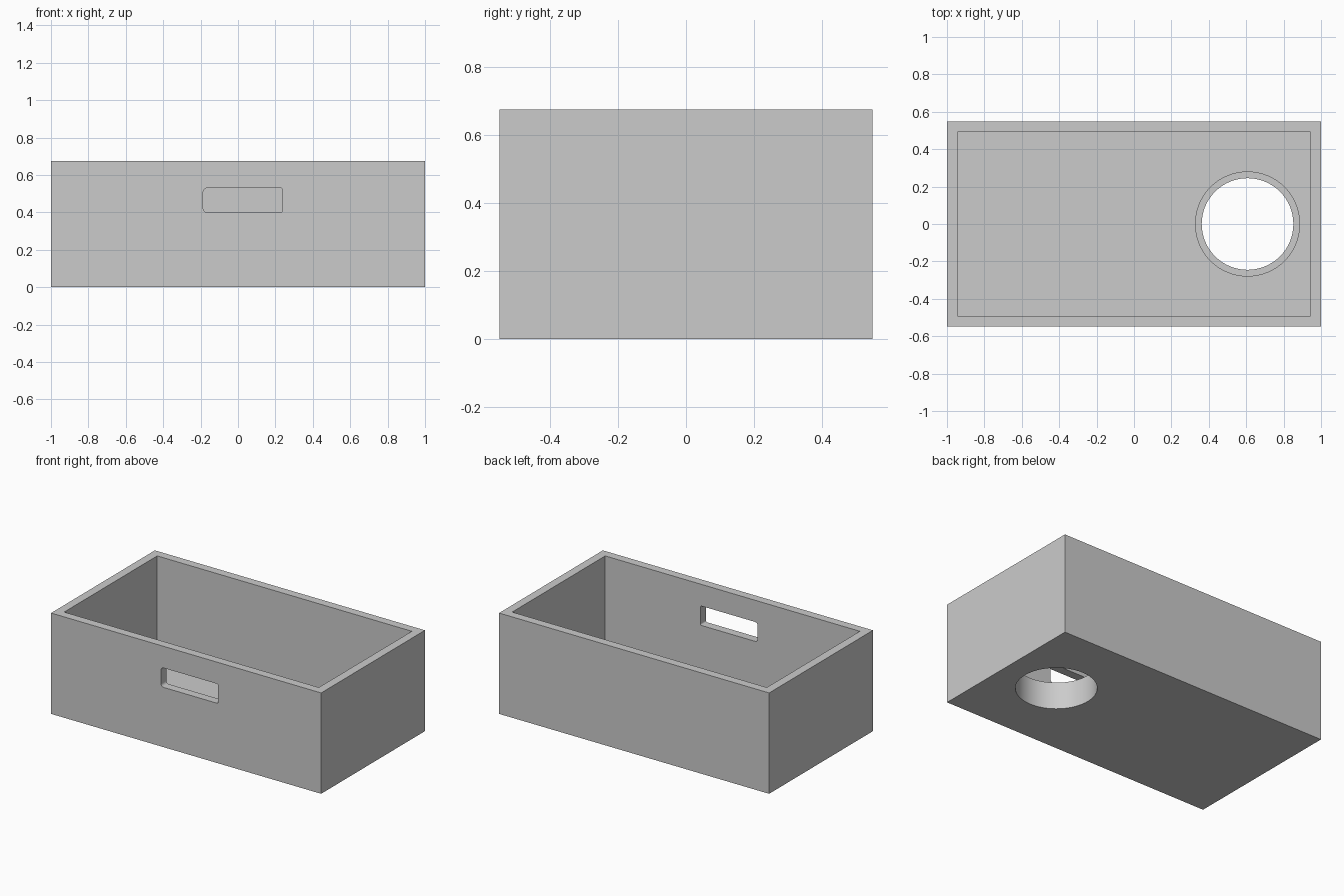
import bpy, bmesh, math

cube = bpy.data.objects.get("Cube")
if cube:
    bpy.data.objects.remove(cube, do_unlink=True)

# Main dimensions
HALF_X, HALF_Y, HEIGHT = 1.0, 0.549, 0.675
WALL, FLOOR = 0.057, 0.06
HOLE_X, HOLE_R, COLLAR_R, COLLAR_TOP = 0.607, 0.245, 0.281, 0.18

grey = bpy.data.materials.new("light grey")
grey.use_nodes = True
grey.diffuse_color = (0.6, 0.6, 0.6, 1)
grey.node_tree.nodes["Principled BSDF"].inputs["Base Color"].default_value = (0.6, 0.6, 0.6, 1)


def extrude_outline(name, points, offset):
    """Solid made by extruding a closed outline along offset."""
    bm = bmesh.new()
    face = bm.faces.new([bm.verts.new(p) for p in points])
    out = bmesh.ops.extrude_face_region(bm, geom=[face])
    top = [v for v in out["geom"] if isinstance(v, bmesh.types.BMVert)]
    bmesh.ops.translate(bm, verts=top, vec=offset)
    bmesh.ops.recalc_face_normals(bm, faces=bm.faces)
    mesh = bpy.data.meshes.new(name)
    bm.to_mesh(mesh)
    bm.free()
    mesh.materials.append(grey)
    obj = bpy.data.objects.new(name, mesh)
    bpy.context.collection.objects.link(obj)
    return obj


def block(name, hx, hy, z0, z1):
    corners = [(-hx, -hy, z0), (hx, -hy, z0), (hx, hy, z0), (-hx, hy, z0)]
    return extrude_outline(name, corners, (0, 0, z1 - z0))


def disc(name, radius, z0, z1, sides=64):
    turn = [2 * math.pi * i / sides for i in range(sides)]
    ring = [(HOLE_X + radius * math.cos(a), radius * math.sin(a), z0) for a in turn]
    return extrude_outline(name, ring, (0, 0, z1 - z0))


def combine(target, tool, operation):
    """Apply a boolean, then drop the helper solid."""
    tool.hide_render = True
    mod = target.modifiers.new(operation.lower(), 'BOOLEAN')
    mod.operation, mod.solver, mod.object = operation, 'EXACT', tool
    bpy.context.view_layer.objects.active = target
    bpy.ops.object.modifier_apply(modifier=mod.name)
    bpy.data.objects.remove(tool, do_unlink=True)


# Open box with thick walls
box = block("open_box", HALF_X, HALF_Y, 0, HEIGHT)
combine(box, block("cavity", HALF_X - WALL, HALF_Y - WALL, FLOOR, HEIGHT + 0.1), 'DIFFERENCE')

# Raised collar around a round hole through the floor
combine(box, disc("collar", COLLAR_R, FLOOR / 2, COLLAR_TOP), 'UNION')
combine(box, disc("floor_hole", HOLE_R, -0.1, COLLAR_TOP + 0.1), 'DIFFERENCE')

# Rounded handle slot through the front wall
x0, x1, z0, z1 = -0.186, 0.238, 0.40, 0.53
slot = []
for cx, cz, sx, sz, r, start in ((x1, z1, -1, -1, 0.01, 0), (x0, z1, 1, -1, 0.02, 90),
                                 (x0, z0, 1, 1, 0.02, 180), (x1, z0, -1, 1, 0.01, 270)):
    for step in range(7):
        a = math.radians(start + 15 * step)
        slot.append((cx + sx * r + r * math.cos(a), -HALF_Y - 0.1, cz + sz * r + r * math.sin(a)))
combine(box, extrude_outline("handle_slot", slot, (0, 0.1 + WALL + 0.1, 0)), 'DIFFERENCE')

# Smooth the round surfaces, keep the edges sharp
for o in bpy.context.selected_objects:
    o.select_set(False)
box.select_set(True)
bpy.context.view_layer.objects.active = box
bpy.ops.object.shade_smooth_by_angle(angle=math.radians(30))
